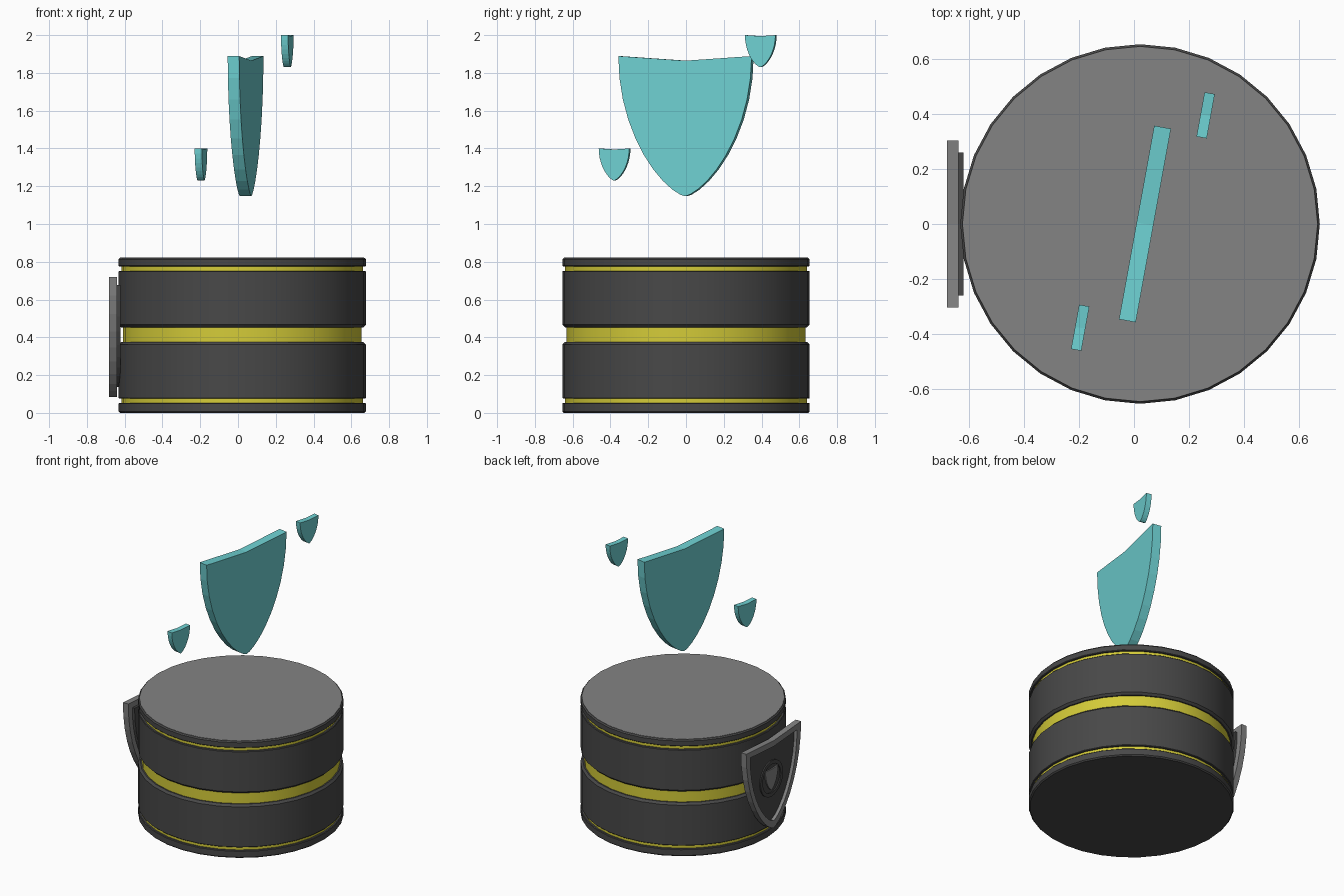
import bpy, bmesh, math
from mathutils import Matrix

cube = bpy.data.objects.get("Cube")
if cube:
    bpy.data.objects.remove(cube)


def material(name, rgb):
    m = bpy.data.materials.new(name)
    m.use_nodes = True
    m.diffuse_color = (*rgb, 1)
    m.node_tree.nodes["Principled BSDF"].inputs["Base Color"].default_value = (*rgb, 1)
    return m


DARK = material("dark grey", (0.065, 0.065, 0.065))
GREY = material("mid grey", (0.23, 0.23, 0.23))
YELLOW = material("yellow", (0.66, 0.60, 0.04))
TEAL = material("teal", (0.155, 0.63, 0.64))


def finish(name, bm, mat, smooth=False):
    bmesh.ops.recalc_face_normals(bm, faces=bm.faces)
    mesh = bpy.data.meshes.new(name)
    bm.to_mesh(mesh)
    bm.free()
    mesh.materials.append(mat)
    obj = bpy.data.objects.new(name, mesh)
    bpy.context.collection.objects.link(obj)
    if smooth:
        bpy.ops.object.select_all(action="DESELECT")
        obj.select_set(True)
        bpy.context.view_layer.objects.active = obj
        bpy.ops.object.shade_smooth_by_angle(angle=math.radians(30))
    return obj


def circle(r, z=0, n=32):
    return [(r * math.cos(i * math.tau / n), z + r * math.sin(i * math.tau / n)) for i in range(n)]


def drum(name, r, z0, z1, mat, low=0.0, high=0.0):
    """Solid round slab with chamfered lower and upper rims."""
    profile = [(r - low, z0), (r, z0 + low), (r, z1 - high), (r - high, z1)]
    bm = bmesh.new()
    rings = []
    for radius, z in dict.fromkeys(profile):
        rings.append([bm.verts.new((x + 0.022, y, z)) for x, y in circle(radius)])
    for a, b in zip(rings, rings[1:]):
        for i in range(len(a)):
            j = (i + 1) % len(a)
            bm.faces.new((a[i], a[j], b[j], b[i]))
    bm.faces.new(rings[0])
    bm.faces.new(rings[-1])
    return finish(name, bm, mat, smooth=True)


def shield(width, height, base, n=10):
    """Shield outline: shallow dip on top, sides curving to a rounded point."""
    half = []
    for i in range(n):
        a = i / n * math.pi / 2
        half.append((width / 2 * math.cos(a) ** 1.4, base + height * (1 - math.sin(a))))
    left = [(-u, z) for u, z in half]
    return half + [(0, base)] + left[::-1] + [(0, base + height * 0.967)]


def plate(name, outline, x0, x1, mat, hole=None, place=Matrix()):
    """Extrude an upright outline along x, optionally with a matching hole."""
    bm = bmesh.new()

    def ring(points, x):
        return [bm.verts.new(place @ Matrix.Translation((x, u, z)).translation) for u, z in points]

    def bridge(a, b):
        for i in range(len(a)):
            j = (i + 1) % len(a)
            bm.faces.new((a[i], a[j], b[j], b[i]))

    a, b = ring(outline, x0), ring(outline, x1)
    bridge(a, b)
    if hole:
        c, d = ring(hole, x0), ring(hole, x1)
        bridge(c, d)
        bridge(a, c)
        bridge(b, d)
    else:
        bm.faces.new(a)
        bm.faces.new(b)
    return finish(name, bm, mat)


# Drum body: dark bands over a yellow core
drum("base_ring", 0.655, 0.0, 0.053, DARK, 0.008, 0.004)
drum("lower_trim", 0.64, 0.05, 0.08, YELLOW)
drum("lower_band", 0.655, 0.076, 0.375, DARK, 0.004, 0.014)
drum("middle_trim", 0.632, 0.37, 0.46, YELLOW)
drum("upper_band", 0.655, 0.453, 0.752, DARK, 0.014, 0.004)
drum("upper_trim", 0.64, 0.748, 0.78, YELLOW)
drum("top_ring", 0.655, 0.775, 0.821, DARK, 0.004, 0.008)
drum("top_cap", 0.646, 0.815, 0.823, GREY)

# Badge on the side of the drum
plate("badge_frame", shield(0.61, 0.635, 0.085), -0.682, -0.64, GREY,
      hole=shield(0.52, 0.54, 0.137))
plate("badge_panel", shield(0.522, 0.542, 0.136), -0.66, -0.622, DARK)
plate("badge_ring", circle(0.125, 0.43), -0.668, -0.655, DARK, hole=circle(0.1, 0.43))
plate("badge_emblem", shield(0.14, 0.15, 0.35), -0.668, -0.655, GREY)

# Floating shields, all turned the same way
floaters = [
    ("large_shield", 0.04, 0.0, 0.717, 0.742, 1.147, 0.031),
    ("small_shield_back", 0.261, 0.396, 0.164, 0.17, 1.83, 0.019),
    ("small_shield_front", -0.196, -0.378, 0.164, 0.17, 1.23, 0.019),
]
for name, x, y, width, height, base, half in floaters:
    spot = Matrix.Translation((x, y, 0)) @ Matrix.Rotation(math.radians(-10.3), 4, "Z")
    plate(name, shield(width, height, base), -half, half, TEAL, place=spot)
